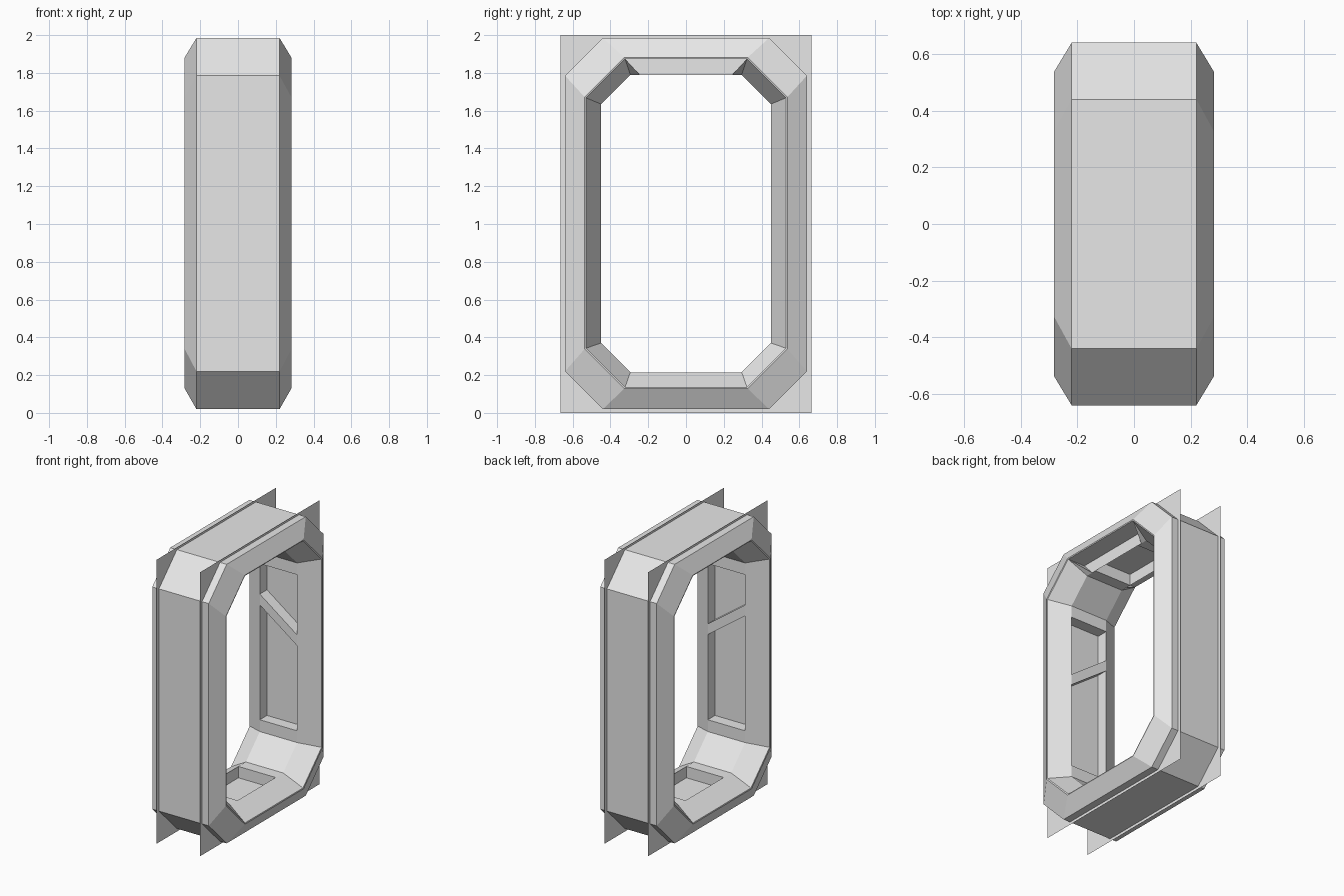
import bpy
import bmesh
from mathutils import Vector

cube = bpy.data.objects.get("Cube")
if cube:
    bpy.data.objects.remove(cube, do_unlink=True)

# Single grey paint
grey = bpy.data.materials.new("light grey")
grey.use_nodes = True
colour = (0.8, 0.8, 0.8, 1)
grey.diffuse_color = colour
grey.node_tree.nodes["Principled BSDF"].inputs["Base Color"].default_value = colour


def finish(bm, name):
    bmesh.ops.remove_doubles(bm, verts=bm.verts[:], dist=1e-5)
    bmesh.ops.recalc_face_normals(bm, faces=bm.faces[:])
    mesh = bpy.data.meshes.new(name)
    bm.to_mesh(mesh)
    bm.free()
    mesh.materials.append(grey)
    obj = bpy.data.objects.new(name, mesh)
    bpy.context.collection.objects.link(obj)
    return obj


def poly(bm, *points):
    return bm.faces.new([bm.verts.new(p) for p in points])


def octagon(x, half, low, high, cut):
    """Chamfered rectangle in the yz plane; even edges are straight, odd are corners."""
    c = half - cut
    yz = [(-c, low), (c, low), (half, low + cut), (half, high - cut),
          (c, high), (-c, high), (-half, high - cut), (-half, low + cut)]
    return [Vector((x, y, z)) for y, z in yz]


OUTER = (0.64, 0.02, 1.985, 0.2)
RIM = (0.537, 0.128, 1.882, 0.21)
LIP = (0.53, 0.135, 1.875, 0.207)
INNER = (0.45, 0.215, 1.79, 0.155)
CHANNEL = 0.145
MARGIN = 0.083
DEPTH = 0.08
TOP = 4


def recess(bm, a, b, c, d):
    """Wall a-b-c-d with a sunken panel; a-b and d-c run along the wall."""
    along = (b - a).normalized() * MARGIN
    out = along.cross(Vector((1, 0, 0))).normalized() * DEPTH
    middle = Vector((0, 0, 1))
    if out.dot((a + c) / 2 - middle) < 0:
        out = -out
    inner = [a + along, b - along, c - along, d + along]
    floor = [p + out for p in inner]
    poly(bm, a, inner[0], inner[3], d)
    poly(bm, inner[1], b, c, inner[2])
    poly(bm, *floor)
    for i in range(4):
        j = (i + 1) % 4
        poly(bm, inner[i], inner[j], floor[j], floor[i])


def stepped_ledge(bm, a, b, ia, ib):
    """Ledge and upright beam side above the opening, with angled end caps."""
    a2, b2 = [Vector((ia.x, p.y, p.z)) for p in (a, b)]
    shift = (ib - ia).normalized() * 0.05
    ca, cb = ia + shift, ib - shift
    poly(bm, a, b, b2, a2)
    poly(bm, a2, b2, cb, ca)
    for p, p2, i, c in ((a, a2, ia, ca), (b, b2, ib, cb)):
        poly(bm, p, i, c)
        poly(bm, p, c, p2)


# Frame body: octagonal rings lofted around the cross-section
bm = bmesh.new()
section = [(-CHANNEL, INNER), (-0.28, LIP), (-0.282, RIM), (-0.22, OUTER),
           (0.22, OUTER), (0.282, RIM), (0.28, LIP), (CHANNEL, INNER)]
rings = [octagon(x, *shape) for x, shape in section]
for k, ring in enumerate(rings):
    after = rings[(k + 1) % len(rings)]
    for i in range(8):
        j = (i + 1) % 8
        if k == len(rings) - 1 and i % 2 == 0:
            recess(bm, ring[i], ring[j], after[j], after[i])
        elif i == TOP and k == 0:
            stepped_ledge(bm, after[i], after[j], ring[i], ring[j])
        elif i == TOP and k == len(rings) - 2:
            stepped_ledge(bm, ring[i], ring[j], after[i], after[j])
        else:
            poly(bm, ring[i], ring[j], after[j], after[i])
finish(bm, "frame_body")

# Thin wall sheets, open in the middle, standing just proud of the frame
for name, x in (("left_wall_sheet", 0.168), ("right_wall_sheet", -0.168)):
    bm = bmesh.new()
    hole = octagon(x, *RIM)
    edge = octagon(x, 0.665, 0, 2, 0.2)
    for i in range(8):
        j = (i + 1) % 8
        poly(bm, hole[i], hole[j], edge[j], edge[i])
        if i % 2:
            # square corner outside the octagon
            y = max(edge[i].y, edge[j].y, key=abs)
            z = max(edge[i].z, edge[j].z, key=lambda v: abs(v - 1))
            poly(bm, edge[i], edge[j], Vector((x, y, z)))
    finish(bm, name)

# Slanted braces across the side panels
for name, side in (("front_brace", -1), ("back_brace", 1)):
    bm = bmesh.new()
    face = poly(bm, *[Vector((x, side * 0.45, z + dz)) for x, z, dz in (
        (-CHANNEL, 1.3, -0.038), (CHANNEL, 1.09, -0.038),
        (CHANNEL, 1.09, 0.038), (-CHANNEL, 1.3, 0.038))])
    extruded = bmesh.ops.extrude_face_region(bm, geom=[face], use_keep_orig=True)
    verts = [g for g in extruded["geom"] if isinstance(g, bmesh.types.BMVert)]
    bmesh.ops.translate(bm, verts=verts, vec=(0, side * DEPTH, 0))
    finish(bm, name)
